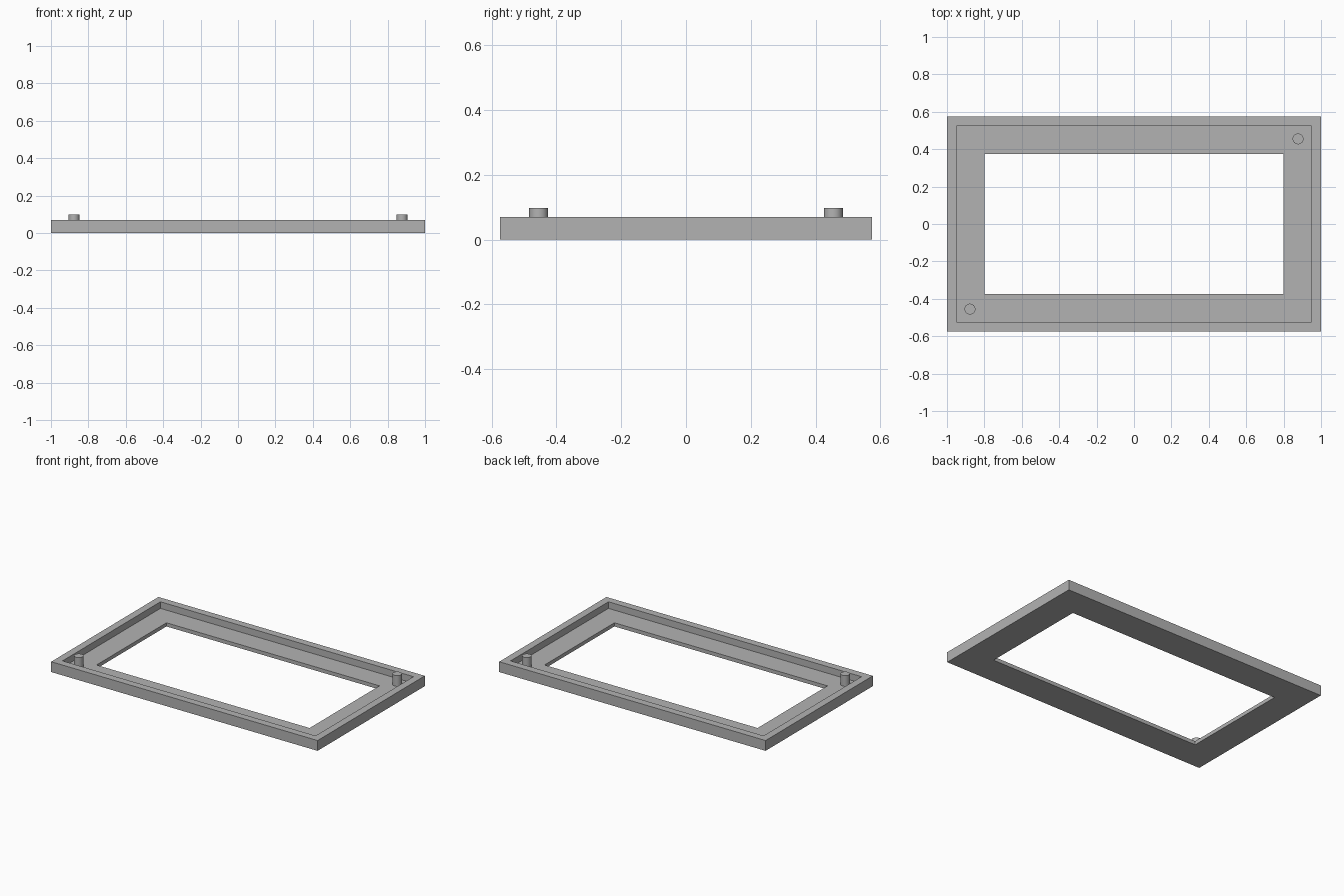
import bpy
import bmesh
import math

cube = bpy.data.objects.get("Cube")
if cube:
    bpy.data.objects.remove(cube, do_unlink=True)

HALF_X, HALF_Y = 1.0, 0.575
FLOOR, RIM, PEG_TOP = 0.025, 0.07, 0.098
LIP, BORDER = 0.05, 0.2

grey = bpy.data.materials.new("plain grey")
grey.use_nodes = True
colour = (0.45, 0.45, 0.45, 1)
grey.diffuse_color = colour
grey.node_tree.nodes["Principled BSDF"].inputs["Base Color"].default_value = colour


def finish(bm, name):
    bmesh.ops.recalc_face_normals(bm, faces=bm.faces)
    mesh = bpy.data.meshes.new(name)
    bm.to_mesh(mesh)
    bm.free()
    mesh.materials.append(grey)
    obj = bpy.data.objects.new(name, mesh)
    bpy.context.collection.objects.link(obj)
    return obj


# Bezel frame: a stepped section (inset, height) carried round the rectangle
section = [(0, 0), (0, RIM), (LIP, RIM), (LIP, FLOOR), (BORDER, FLOOR), (BORDER, 0)]
corners = [(-1, -1), (1, -1), (1, 1), (-1, 1)]
bm = bmesh.new()
rings = [[bm.verts.new((sx * (HALF_X - inset), sy * (HALF_Y - inset), z))
          for sx, sy in corners] for inset, z in section]
for i, ring in enumerate(rings):
    following = rings[(i + 1) % len(rings)]
    for j in range(4):
        k = (j + 1) % 4
        bm.faces.new((ring[j], ring[k], following[k], following[j]))
finish(bm, "bezel_frame")

# Locating pegs in two opposite corners, standing on the recessed floor
for side, name in ((1, "back_left_peg"), (-1, "front_right_peg")):
    bm = bmesh.new()
    bmesh.ops.create_cone(bm, cap_ends=True, segments=32, radius1=0.029,
                          radius2=0.029, depth=PEG_TOP - FLOOR)
    peg = finish(bm, name)
    peg.location = (side * 0.877, side * 0.455, (PEG_TOP + FLOOR) / 2)
    bpy.ops.object.select_all(action="DESELECT")
    peg.select_set(True)
    bpy.context.view_layer.objects.active = peg
    bpy.ops.object.shade_smooth_by_angle(angle=math.radians(40))
